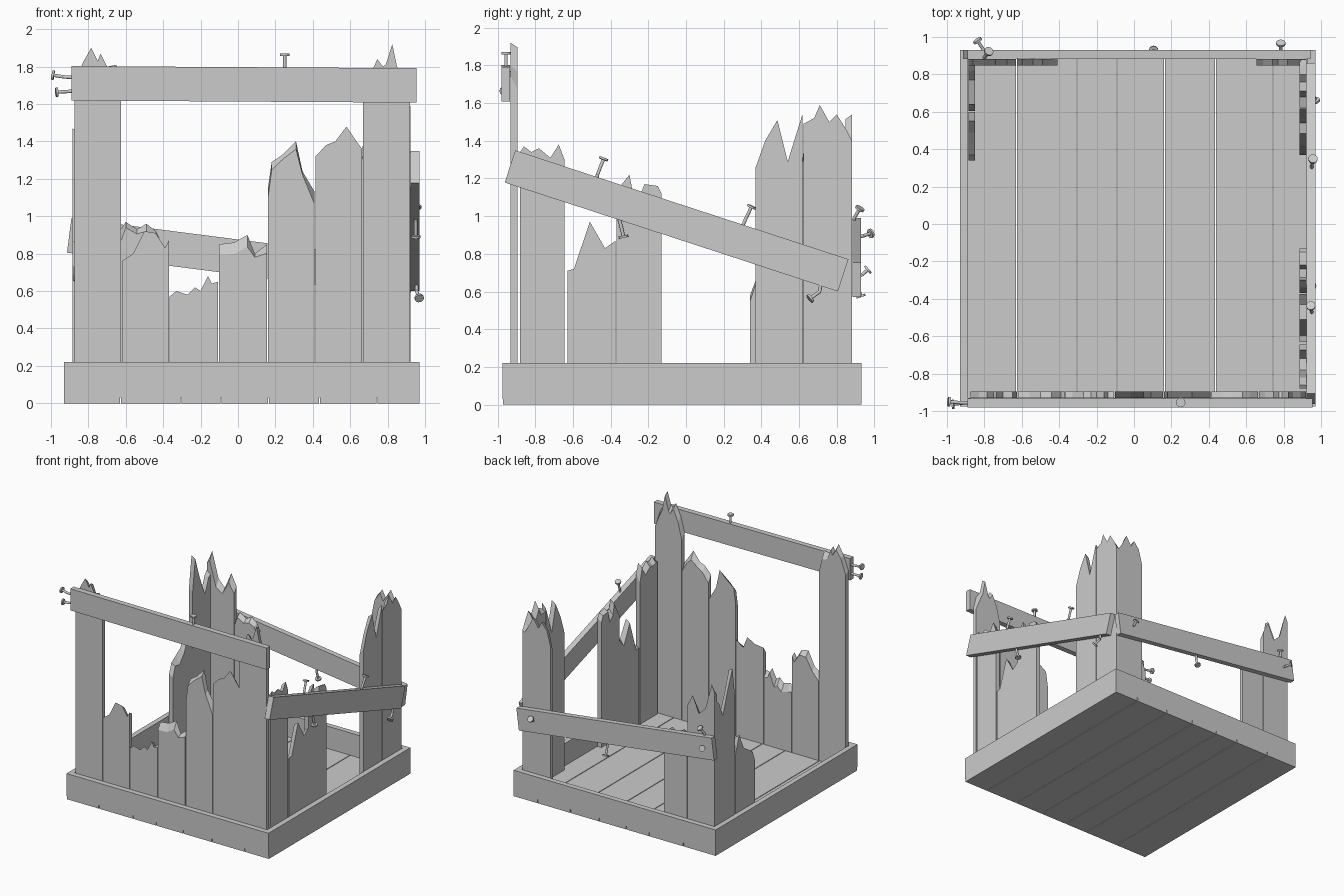
import bpy, bmesh, math, random
from mathutils import Vector, Matrix
random.seed(4)


def finish(bm, name):
    bmesh.ops.recalc_face_normals(bm, faces=bm.faces)
    me = bpy.data.meshes.new(name)
    bm.to_mesh(me)
    bm.free()
    ob = bpy.data.objects.new(name, me)
    bpy.context.collection.objects.link(ob)
    return ob


def box(name, lo, hi, rot=None):
    """Box between two corners, optionally turned about its centre."""
    lo, hi = Vector(lo), Vector(hi)
    bm = bmesh.new()
    m = Matrix.Translation((lo + hi) / 2) @ (rot or Matrix()) @ Matrix.Diagonal((*(hi - lo), 1))
    bmesh.ops.create_cube(bm, size=1, matrix=m)
    return finish(bm, name)


def broken_plank(name, axis, outer, inner, top, chip_outer=False):
    """Plank standing on the floor; `top` is its splintered edge (along, z).
    One face is chipped lower than the other so the break slopes."""
    u0, u1 = top[0][0], top[-1][0]
    full = [(u0, 0.03)] + top + [(u1, 0.03)]
    low = [(u0, 0.03)] + [(u, z - random.uniform(0.015, 0.07)) for u, z in top] + [(u1, 0.03)]
    a, b = (low, full) if chip_outer else (full, low)
    bm = bmesh.new()

    def ring(pts, d):
        return [bm.verts.new((u, d, z) if axis == 'x' else (d, u, z)) for u, z in pts]
    ra, rb = ring(a, outer), ring(b, inner)
    bm.faces.new(ra)
    bm.faces.new(rb[::-1])
    n = len(ra)
    for i in range(n):
        j = (i + 1) % n
        bm.faces.new((ra[i], rb[i], rb[j], ra[j]))
    return finish(bm, name)


def nail(name, *pts):
    """Nail along a (possibly bent) path; the last point carries the head."""
    bm = bmesh.new()
    pts = [Vector(p) for p in pts]

    def rod(p, q, r):
        d = q - p
        m = Matrix.Translation((p + q) / 2) @ d.to_track_quat('Z', 'Y').to_matrix().to_4x4()
        bmesh.ops.create_cone(bm, cap_ends=True, segments=12, radius1=r, radius2=r,
                              depth=d.length, matrix=m)
    for p, q in zip(pts, pts[1:]):
        rod(p, q, 0.009)
    d = (pts[-1] - pts[-2]).normalized()
    rod(pts[-1] - d * 0.012, pts[-1], 0.025)
    return finish(bm, name)


# Floor boards
seams = [-0.93, -0.628, -0.305, -0.09, 0.163, 0.435, 0.743, 0.97]
for i, (a, b) in enumerate(zip(seams, seams[1:])):
    box(f"floor_board_{i+1}", (a + (0.003 if i else 0), -0.97, 0),
        (b - (0.003 if i < 6 else 0), 0.93, 0.03))

# Base frame
box("base_front", (-0.93, -0.975, 0.03), (0.97, -0.93, 0.22))
box("base_back", (-0.93, 0.885, 0.03), (0.97, 0.93, 0.22))
box("base_left", (-0.93, -0.93, 0.03), (-0.887, 0.885, 0.22))
box("base_right", (0.925, -0.93, 0.03), (0.97, 0.885, 0.22))

# Front wall planks
front = [
    [(-.875, 1.70), (-.83, 1.82), (-.785, 1.90), (-.75, 1.83), (-.735, 1.87), (-.70, 1.80),
     (-.65, 1.81), (-.625, 1.70)],
    [(-.62, .76), (-.56, .80), (-.50, .92), (-.44, .91), (-.39, .83), (-.37, .87)],
    [(-.366, .57), (-.33, .60), (-.27, .58), (-.23, .62), (-.20, .60), (-.16, .68), (-.14, .64),
     (-.107, .65)],
    [(-.102, .85), (-.02, .86), (.05, .90), (.09, .80), (.155, .85)],
    [(.16, 1.15), (.18, 1.29), (.24, 1.33), (.31, 1.40), (.345, 1.24), (.41, 1.13)],
    [(.415, 1.32), (.47, 1.38), (.52, 1.40), (.58, 1.48), (.62, 1.42), (.663, 1.36)],
    [(.667, 1.62), (.70, 1.74), (.745, 1.84), (.775, 1.80), (.79, 1.81), (.825, 1.92),
     (.85, 1.80), (.89, 1.74), (.92, 1.62)],
]
for i, t in enumerate(front):
    broken_plank(f"front_plank_{i+1}", 'x', -0.93, -0.895, t, i in (3, 4))

# Right wall planks
right = [
    [(-.88, 1.34), (-.86, 1.37), (-.82, 1.34), (-.78, 1.36), (-.72, 1.31), (-.675, 1.38), (-.645, 1.30)],
    [(-.63, .71), (-.595, .72), (-.51, .97), (-.43, .83), (-.373, .87)],
    [(-.368, 1.10), (-.34, 1.17), (-.30, 1.22), (-.285, 1.14), (-.24, 1.12), (-.22, 1.17),
     (-.15, 1.16), (-.13, 1.12)],
    [(.37, 1.26), (.42, 1.40), (.485, 1.51), (.54, 1.29), (.58, 1.42), (.618, 1.54)],
    [(.623, 1.49), (.68, 1.52), (.71, 1.59), (.76, 1.50), (.80, 1.54), (.85, 1.46), (.88, 1.40)],
]
for i, t in enumerate(right):
    broken_plank(f"right_plank_{i+1}", 'y', 0.922, 0.885, t)

# Back wall planks
back = [
    [(-.885, 1.36), (-.86, 1.42), (-.80, 1.20), (-.74, 1.14), (-.68, 1.28), (-.63, 1.18)],
    [(-.625, .93), (-.60, .97), (-.54, .93), (-.49, .96), (-.44, .92), (-.41, .86)],
    [(.655, 1.33), (.69, 1.46), (.74, 1.52), (.77, 1.46), (.82, 1.54), (.87, 1.44), (.92, 1.36)],
]
for i, t in enumerate(back):
    broken_plank(f"back_plank_{i+1}", 'x', 0.882, 0.847, t)

# Left wall planks
left = [
    [(.34, .58), (.37, .66), (.43, .70), (.49, .74), (.55, .87), (.60, .72)],
    [(.605, 1.20), (.64, 1.47), (.70, 1.32), (.77, 1.12), (.82, 1.24), (.88, 1.30)],
]
for i, t in enumerate(left):
    broken_plank(f"left_plank_{i+1}", 'y', -0.885, -0.85, t)

# Cross rails: level in front, slipped on the right and back
box("front_rail", (-0.89, -0.98, 1.613), (0.955, -0.933, 1.797), Matrix.Rotation(math.radians(.35), 4, 'Y'))
box("right_rail", (0.923, -0.98, 0.885), (0.97, 0.88, 1.065), Matrix.Rotation(math.radians(-18.1), 4, 'X'))
box("back_rail", (-0.91, 0.883, 0.687), (0.94, 0.929, 0.873), Matrix.Rotation(math.radians(7.3), 4, 'Y'))

# Nails
nail("front_nail_top", (.25, -.955, 1.76), (.25, -.955, 1.87))
nail("front_nail_side_1", (-.86, -.955, 1.74), (-.93, -.955, 1.745), (-.995, -.95, 1.755))
nail("front_nail_side_2", (-.86, -.95, 1.67), (-.975, -.965, 1.663))
nail("right_nail_top_1", (.95, -.49, 1.08), (.95, -.47, 1.22), (.945, -.435, 1.31))
nail("right_nail_top_2", (.95, .28, .90), (.95, .305, .96), (.957, .35, 1.055))
nail("right_nail_under_1", (.95, -.38, 1.05), (.95, -.35, .97), (.95, -.33, .885))
nail("right_nail_under_2", (.955, .72, .68), (.955, .71, .60), (.97, .655, .56))
nail("back_nail_top", (-.80, .905, .94), (-.80, .89, .985), (-.775, .925, 1.045))
nail("back_nail_left", (-.79, .90, .89), (-.81, .94, .895), (-.84, .985, .91))
nail("back_nail_right", (.785, .90, .68), (.785, .935, .69), (.785, .97, .72))
nail("back_nail_under", (.10, .905, .70), (.105, .91, .63), (.105, .93, .57))
